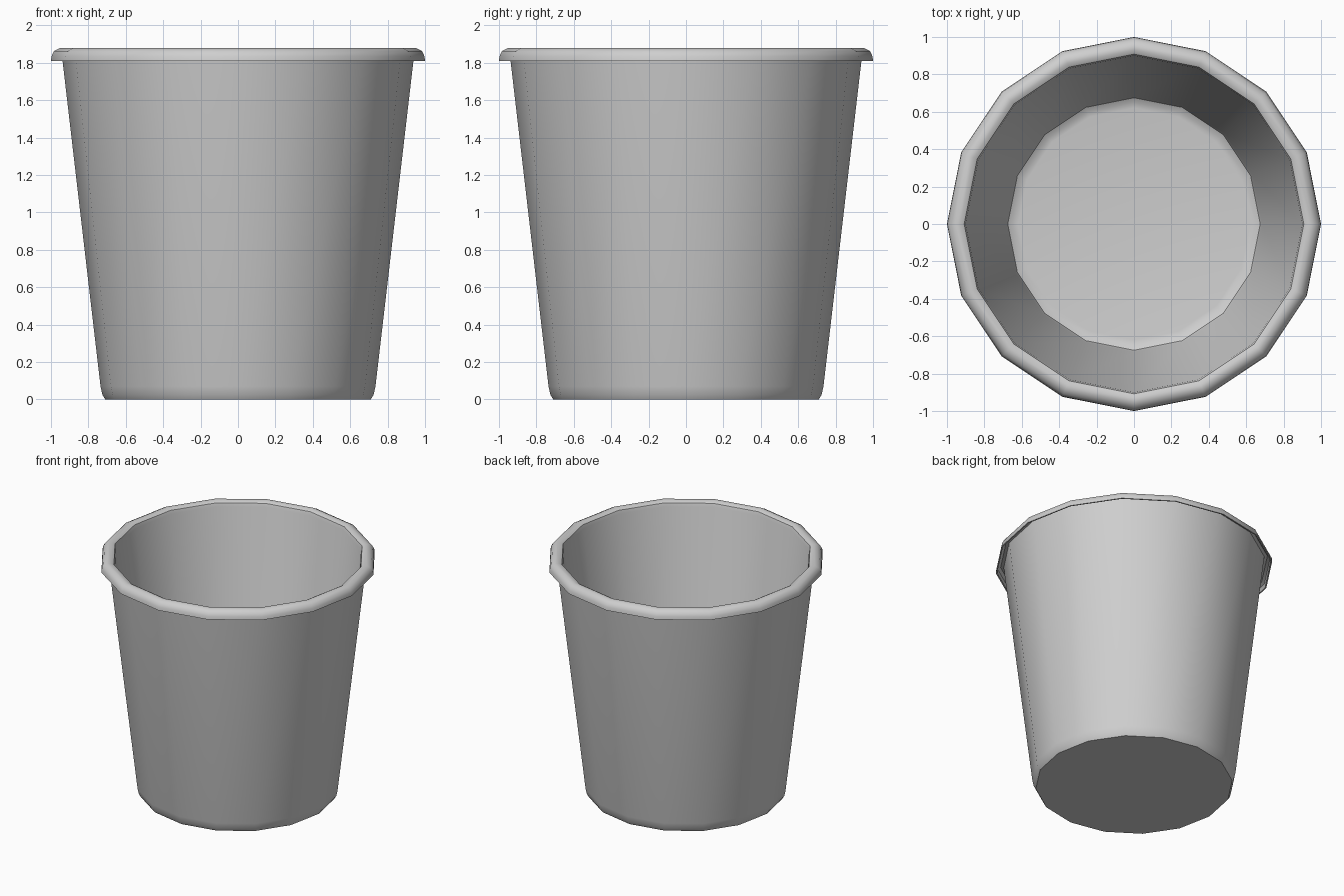
import bpy, bmesh, math
from mathutils import Vector

if "Cube" in bpy.data.objects:
    bpy.data.objects.remove(bpy.data.objects["Cube"], do_unlink=True)

SIDES = 16

# Single grey plastic
grey = bpy.data.materials.new("grey_plastic")
grey.use_nodes = True
colour = (0.62, 0.62, 0.62, 1)
grey.diffuse_color = colour
grey.node_tree.nodes["Principled BSDF"].inputs["Base Color"].default_value = colour


def lathe(name, profile):
    """Turn a (radius, height) profile around the z axis."""
    bm = bmesh.new()
    verts = [bm.verts.new((r, 0, z)) for r, z in profile]
    edges = [bm.edges.new(pair) for pair in zip(verts, verts[1:])]
    bmesh.ops.spin(bm, geom=verts + edges, cent=Vector(), axis=(0, 0, 1),
                   angle=math.tau, steps=SIDES, use_duplicate=False)
    bmesh.ops.remove_doubles(bm, verts=bm.verts, dist=0.0005)
    bmesh.ops.recalc_face_normals(bm, faces=bm.faces)
    mesh = bpy.data.meshes.new(name)
    bm.to_mesh(mesh)
    bm.free()
    mesh.materials.append(grey)
    obj = bpy.data.objects.new(name, mesh)
    bpy.context.collection.objects.link(obj)
    bpy.ops.object.select_all(action="DESELECT")
    obj.select_set(True)
    bpy.context.view_layer.objects.active = obj
    bpy.ops.object.shade_smooth_by_angle(angle=math.radians(40))
    return obj


# Underside and tapered outer wall, up into the hollow of the rim
base = [(0, 0), (0.71, 0), (0.725, 0.025), (0.735, 0.07)]
outer_wall = [(0.938, 1.81), (0.943, 1.85)]
# Rolled lip: open underneath, rounded over the top
lip_inside = [(0.965, 1.855), (0.985, 1.84), (0.99, 1.81)]
lip_outside = [(1.0, 1.81), (0.997, 1.835), (0.984, 1.862), (0.955, 1.878),
               (0.93, 1.878), (0.908, 1.866), (0.9, 1.84)]
# Inner wall, curved corner and floor
inside = [(0.685, 0.085), (0.675, 0.055), (0.65, 0.04), (0.62, 0.035), (0, 0.035)]

lathe("bucket", base + outer_wall + lip_inside + lip_outside + inside)
